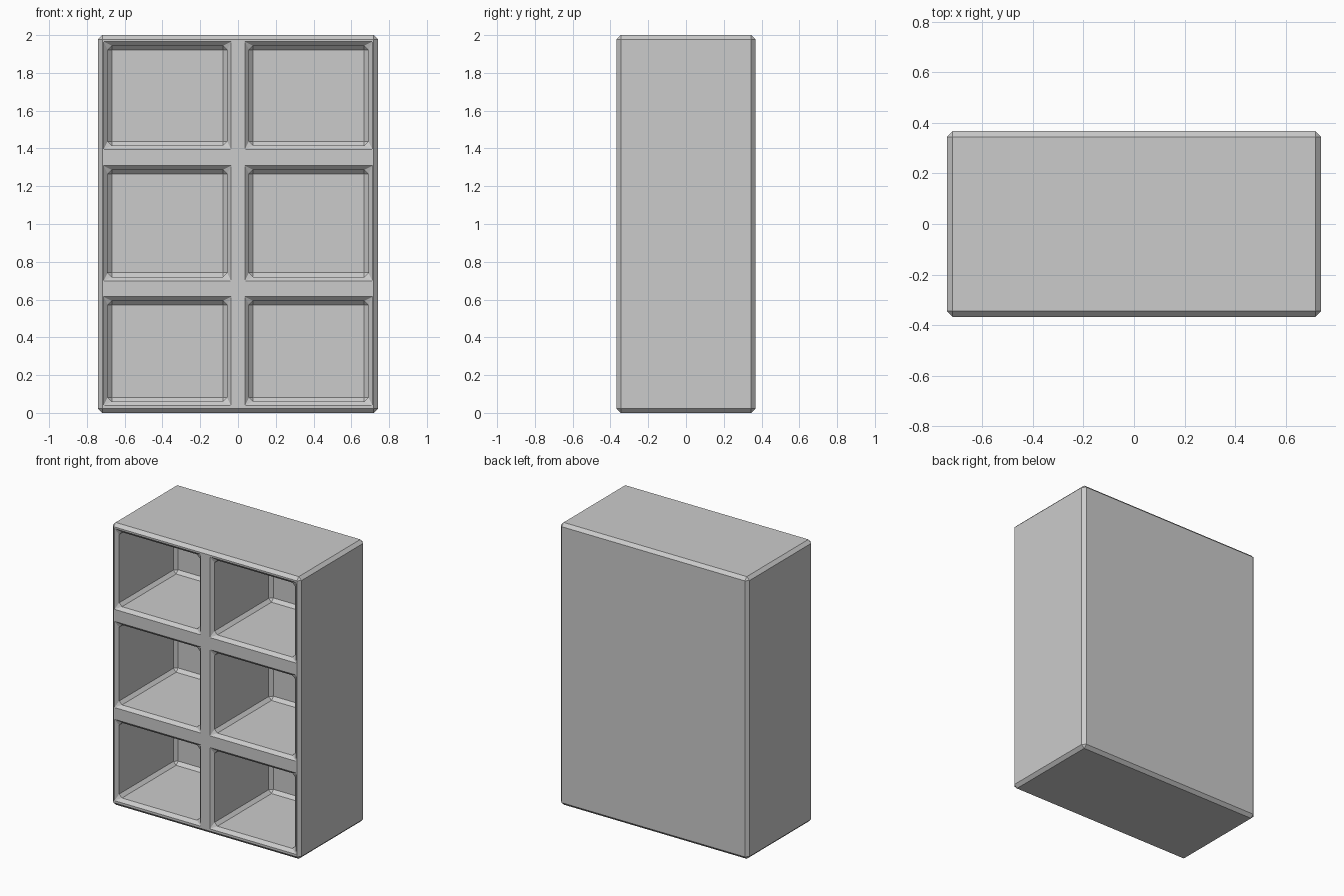
import bpy, bmesh

if "Cube" in bpy.data.objects:
    bpy.data.objects.remove(bpy.data.objects["Cube"])

W, D, H = 0.74, 0.367, 2.0      # half width, half depth, height
BACK = 0.283                    # y of the cubby back walls
BEVEL = 0.022

# Front grid lines: odd-numbered cells become cubbies
xs = [-W, -0.69, -0.058, 0.058, 0.69, W]
zs = [0, 0.06, 0.593, 0.72, 1.287, 1.416, 1.944, H]

bm = bmesh.new()
nx, nz = len(xs), len(zs)
front = [[bm.verts.new((x, -D, z)) for z in zs] for x in xs]


def cubby(rim):
    """Five-sided pocket running from the rim loop to the back wall."""
    inner = [bm.verts.new((v.co.x, BACK, v.co.z)) for v in rim]
    for i in range(4):
        j = (i + 1) % 4
        bm.faces.new((rim[i], rim[j], inner[j], inner[i]))
    bm.faces.new(inner)


# Front frame and the six cubbies
for i in range(nx - 1):
    for k in range(nz - 1):
        quad = [front[i][k], front[i + 1][k], front[i + 1][k + 1], front[i][k + 1]]
        if i % 2 and k % 2:
            cubby(quad)
        else:
            bm.faces.new(quad)

# Outer shell: sides, top, bottom and back
bl, br, tr, tl = [bm.verts.new(p) for p in
                  ((-W, D, 0), (W, D, 0), (W, D, H), (-W, D, H))]
bm.faces.new(front[0] + [tl, bl])
bm.faces.new(front[-1] + [tr, br])
bm.faces.new([c[0] for c in front] + [br, bl])
bm.faces.new([c[-1] for c in front] + [tr, tl])
bm.faces.new((bl, br, tr, tl))
bmesh.ops.recalc_face_normals(bm, faces=bm.faces)

mesh = bpy.data.meshes.new("cubby_shelf")
bm.to_mesh(mesh)
bm.free()
shelf = bpy.data.objects.new("cubby_shelf", mesh)
bpy.context.collection.objects.link(shelf)

# Flat chamfer on every real edge
bev = shelf.modifiers.new("chamfer", 'BEVEL')
bev.width = BEVEL
bev.segments = 1
bev.limit_method = 'ANGLE'
